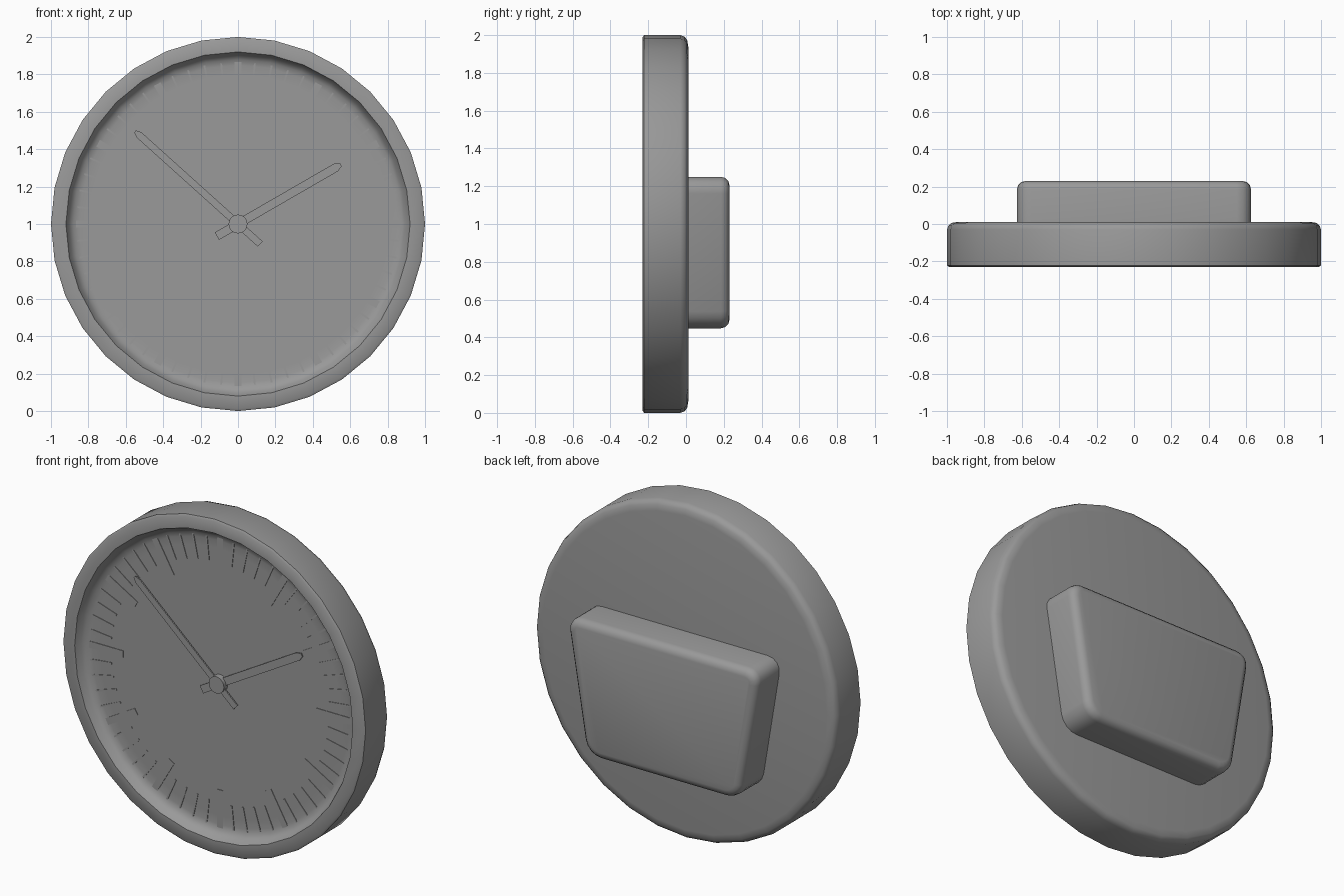
import bpy, bmesh
from math import sin, cos, pi, radians

if "Cube" in bpy.data.objects:
    bpy.data.objects.remove(bpy.data.objects["Cube"])

CZ = 1.0       # height of the clock centre
DIAL_Y = -0.168  # dial surface

dark = bpy.data.materials.new("dark_grey")
dark.diffuse_color = (0.32, 0.32, 0.32, 1)
dark.use_nodes = True
dark.node_tree.nodes["Principled BSDF"].inputs["Base Color"].default_value = dark.diffuse_color


def finish(name, bm, angle=40):
    bmesh.ops.remove_doubles(bm, verts=bm.verts, dist=1e-5)
    bmesh.ops.recalc_face_normals(bm, faces=bm.faces)
    mesh = bpy.data.meshes.new(name)
    bm.to_mesh(mesh)
    bm.free()
    mesh.materials.append(dark)
    ob = bpy.data.objects.new(name, mesh)
    bpy.context.collection.objects.link(ob)
    bpy.ops.object.select_all(action='DESELECT')
    ob.select_set(True)
    bpy.context.view_layer.objects.active = ob
    bpy.ops.object.shade_smooth_by_angle(angle=radians(angle))
    return ob


def lathe(name, profile, sides, angle=40):
    """Spin (radius, y) points about the clock axis."""
    bm = bmesh.new()
    rings = []
    for r, y in profile:
        if r == 0:
            rings.append([bm.verts.new((0, y, CZ))] * sides)
        else:
            rings.append([bm.verts.new((r * sin(2 * pi * i / sides), y,
                                        CZ + r * cos(2 * pi * i / sides)))
                          for i in range(sides)])
    for a, b in zip(rings, rings[1:]):
        for i in range(sides):
            j = (i + 1) % sides
            quad = list(dict.fromkeys((a[i], a[j], b[j], b[i])))
            bm.faces.new(quad)
    return finish(name, bm, angle)


def prism(bm, outline, y0, y1):
    """Extrude an (x, z) outline from y0 to y1."""
    lo = [bm.verts.new((x, y0, z)) for x, z in outline]
    hi = [bm.verts.new((x, y1, z)) for x, z in outline]
    bm.faces.new(lo)
    bm.faces.new(hi[::-1])
    for i in range(len(lo)):
        j = (i + 1) % len(lo)
        bm.faces.new((lo[i], hi[i], hi[j], lo[j]))


def radial(outline, ang):
    """Turn (along, across) points to a direction around the dial centre."""
    return [(u * cos(ang) - v * sin(ang), CZ + u * sin(ang) + v * cos(ang))
            for u, v in outline]


# case: rounded back, side wall, front bezel, inner wall and dial
lathe("clock_case", [
    (0, 0.012), (0.94, 0.012), (0.975, 0.006), (0.992, -0.008), (1.0, -0.03),
    (1.0, -0.222), (0.988, -0.23), (0.92, -0.23),
    (0.903, -0.193), (0.88, -0.174), (0.85, DIAL_Y), (0.80, DIAL_Y), (0, DIAL_Y)],
    32, 50)

# minute and hour marks
bm = bmesh.new()
for k in range(60):
    inner, half = (0.64, 0.02) if k % 5 == 0 else (0.72, 0.005)
    bar = [(inner, -half), (0.87, -half), (0.87, half), (inner, half)]
    prism(bm, radial(bar, 2 * pi * k / 60), DIAL_Y + 0.003, DIAL_Y - 0.0035)
finish("dial_marks", bm, 30)

# pointed hands
for name, tip, tail, half, ang, y in (
        ("hour_hand", 0.635, -0.13, 0.023, 30, -0.18),
        ("minute_hand", 0.74, -0.16, 0.019, 138, -0.19)):
    bm = bmesh.new()
    shape = [(tail, -half), (tip - 0.03, -half), (tip, -half * 0.4),
             (tip, half * 0.4), (tip - 0.03, half), (tail, half)]
    prism(bm, radial(shape, radians(ang)), y + 0.004, y - 0.004)
    finish(name, bm, 30)

# centre hub
lathe("hub", [(0, DIAL_Y), (0.05, DIAL_Y), (0.05, -0.205), (0, -0.205)], 24)

# tapered movement housing on the back
bm = bmesh.new()
prism(bm, [(-0.64, 1.25), (0.64, 1.25), (0.508, 0.448), (-0.508, 0.448)], -0.03, 0.23)
corners = [e for e in bm.edges if abs(e.verts[0].co.y - e.verts[1].co.y) > 0.1]
bmesh.ops.bevel(bm, geom=corners, offset=0.09, segments=4, profile=0.5, affect='EDGES')
rim = [e for e in bm.edges if all(v.co.y > 0.2 for v in e.verts)]
bmesh.ops.bevel(bm, geom=rim, offset=0.045, segments=3, profile=0.5, affect='EDGES')
finish("back_housing", bm, 40)
